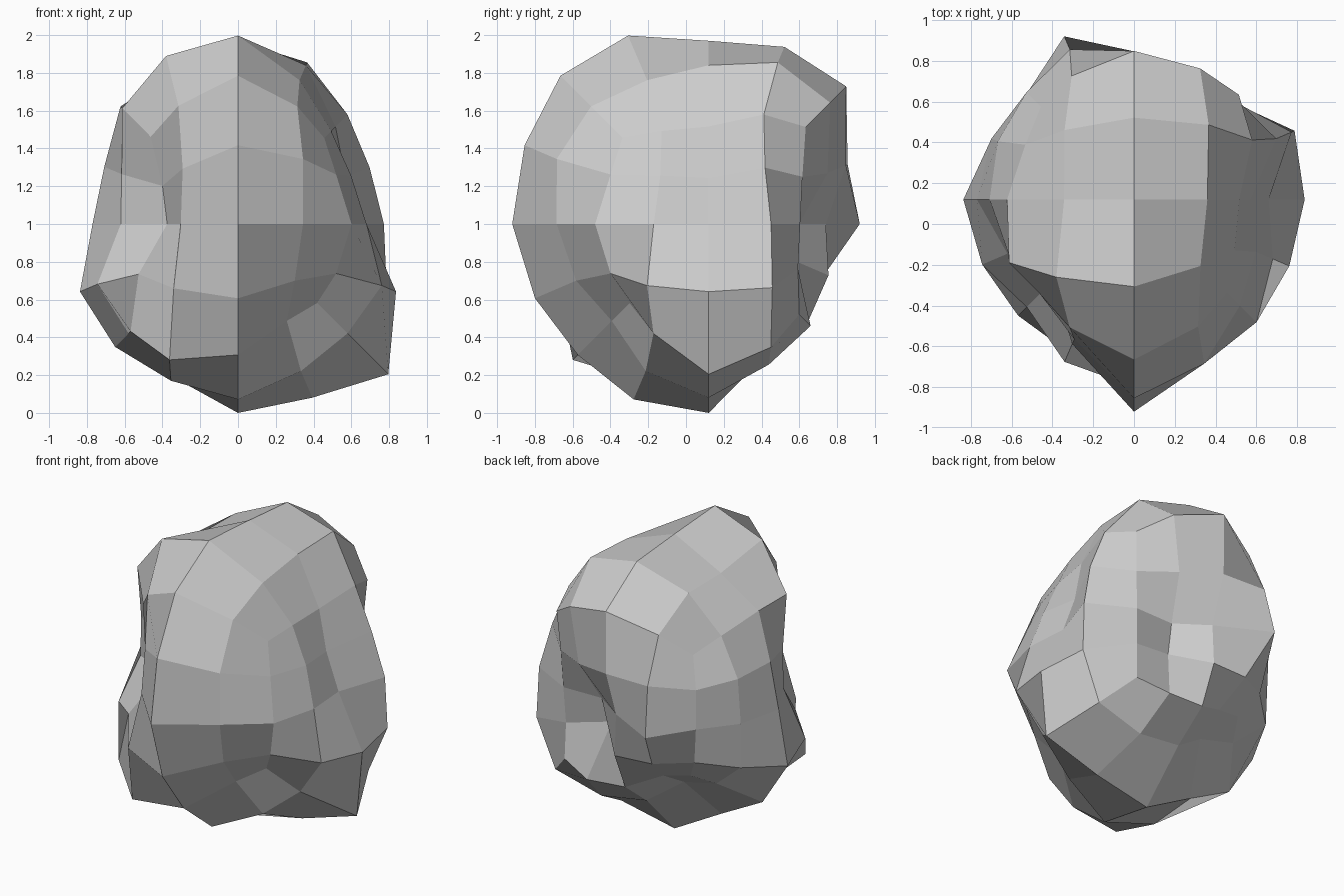
import bpy, bmesh
from mathutils import Vector

if "Cube" in bpy.data.objects:
    bpy.data.objects.remove(bpy.data.objects["Cube"])

CENTRE = Vector((0, 0.12, 1.0))

# Boulder bulge: radius per lattice point, caps as rows front to back, left to right
TOP = [(.80, .94, 1.11, .935, .79),
       (.92, 1.04, 1.085, .89, .74),
       (.88, .87, .97, .914, .73),
       (.80, .93, 1.02, 1.0, .87),
       (.79, .91, 1.03, .965, .89)]
BOTTOM = [(.985, 1.08, .98, .77, .725),
          (.87, .97, 1.01, .91, .87),
          (.92, .88, 1.0, 1.0, 1.125),
          (.72, .63, .76, .87, .98),
          (.68, .64, .74, .81, .83)]
# Middle rings: counter-clockwise from the front left corner
RINGS = {1: (.60, .80, 1.06, .94, .78, .70, .62, .815, .745, .735, .79, .86, .79, .78, .77, .72),
         0: (.53, .77, 1.04, .875, .85, .74, .66, .84, .685, .52, .62, .87, .74, .76, .77, .675),
         -1: (.79, .93, 1.0, .82, .78, .89, .91, .92, .71, .48, .69, .72, .73, .81, .91, .87)}
LOOP = ([(i, -2) for i in range(-2, 3)] + [(2, j) for j in range(-1, 3)]
        + [(i, 2) for i in range(1, -3, -1)] + [(-2, j) for j in range(1, -2, -1)])


def radius(i, j, k):
    if abs(k) == 2:
        return (TOP if k > 0 else BOTTOM)[j + 2][i + 2]
    return RINGS[k][LOOP.index((i, j))]


def direction(cell):
    # Rounded-cube direction of a lattice point
    w = 0.428 if sum(abs(c) == 2 for c in cell) == 1 else 0.504
    return Vector([(c > 0) - (c < 0) if abs(c) != 1 else c * w for c in cell]).normalized()


# Cube cut into a 4 x 4 grid per side, then pushed out to the boulder surface
bm = bmesh.new()
bmesh.ops.create_cube(bm, size=4)
bmesh.ops.subdivide_edges(bm, edges=bm.edges[:], cuts=3, use_grid_fill=True)
for v in bm.verts:
    cell = [round(c) for c in v.co]
    v.co = CENTRE + direction(cell) * radius(*cell)
bmesh.ops.recalc_face_normals(bm, faces=bm.faces[:])

mesh = bpy.data.meshes.new("boulder")
bm.to_mesh(mesh)
bm.free()
bpy.context.collection.objects.link(bpy.data.objects.new("boulder", mesh))
